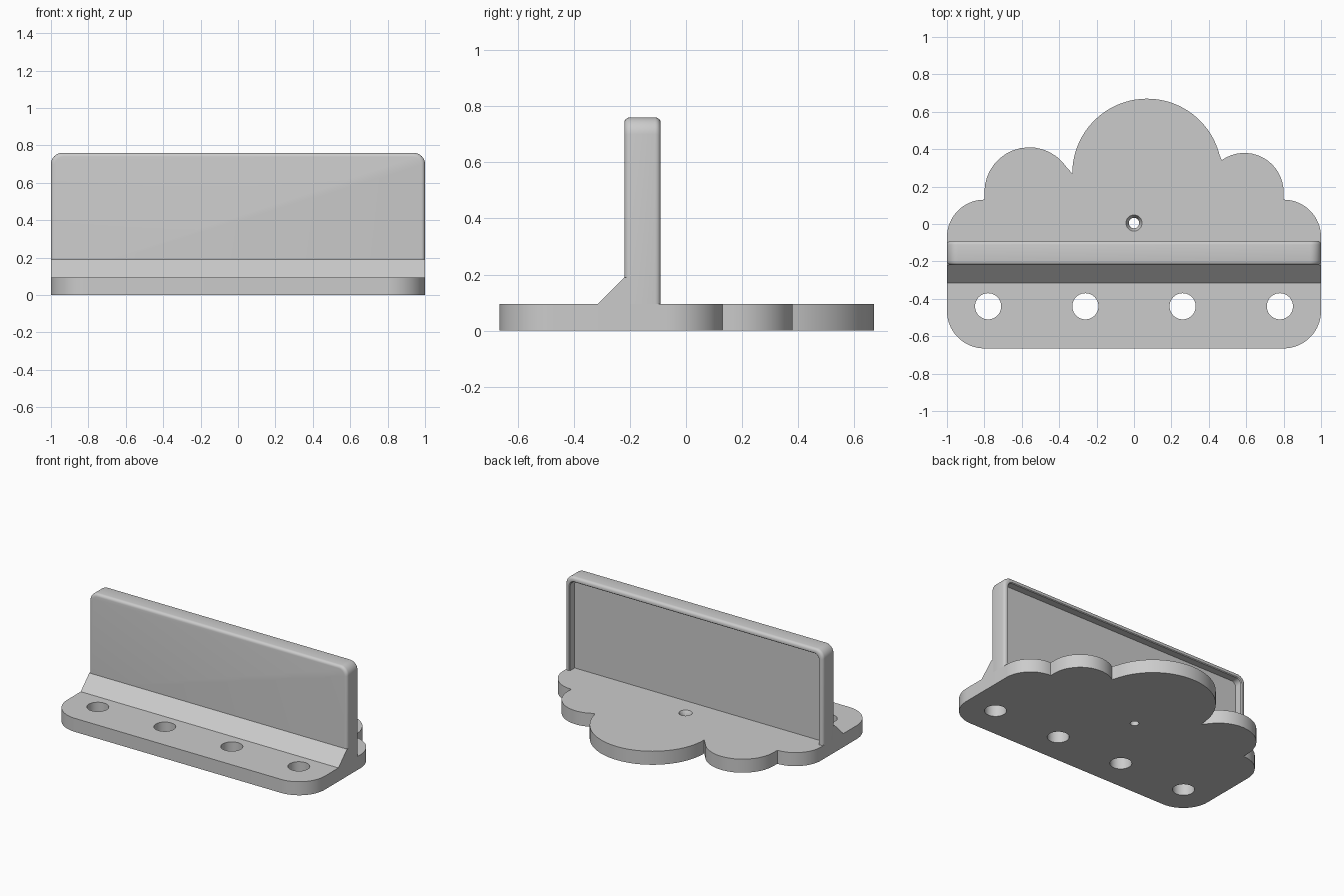
import bpy
import bmesh
from math import cos, sin, pi, radians, atan2

if "Cube" in bpy.data.objects:
    bpy.data.objects.remove(bpy.data.objects["Cube"], do_unlink=True)

grey = bpy.data.materials.new("light grey")
grey.use_nodes = True
grey.diffuse_color = (0.6, 0.6, 0.6, 1)
grey.node_tree.nodes["Principled BSDF"].inputs["Base Color"].default_value = (0.6, 0.6, 0.6, 1)

BASE_TOP = 0.095
FRONT, BACK, TOP = -0.22, -0.09, 0.76


def finish(name, bm):
    bmesh.ops.recalc_face_normals(bm, faces=bm.faces)
    mesh = bpy.data.meshes.new(name)
    bm.to_mesh(mesh)
    bm.free()
    obj = bpy.data.objects.new(name, mesh)
    bpy.context.collection.objects.link(obj)
    mesh.materials.append(grey)
    return obj


def select_only(obj):
    bpy.ops.object.select_all(action='DESELECT')
    obj.select_set(True)
    bpy.context.view_layer.objects.active = obj


def smooth(obj):
    select_only(obj)
    bpy.ops.object.shade_smooth_by_angle(angle=radians(30))


def prism(name, points, offset):
    """Extrude a closed outline of 3D points along an offset."""
    bm = bmesh.new()
    face = bm.faces.new([bm.verts.new(p) for p in points])
    new = bmesh.ops.extrude_face_region(bm, geom=[face])["geom"]
    bmesh.ops.translate(bm, vec=offset, verts=[v for v in new if isinstance(v, bmesh.types.BMVert)])
    return finish(name, bm)


def arc(cx, cy, r, start, end, n=16):
    return [(cx + r * cos(start + (end - start) * i / n),
             cy + r * sin(start + (end - start) * i / n)) for i in range(n + 1)]


def cut_round(target, x, y, r_low, r_high, z_low, z_high):
    """Cut a straight or tapered vertical hole."""
    bpy.ops.mesh.primitive_cone_add(vertices=40, radius1=r_low, radius2=r_high,
                                    depth=z_high - z_low, location=(x, y, (z_low + z_high) / 2))
    cutter = bpy.context.object
    cutter.hide_render = True
    select_only(target)
    mod = target.modifiers.new("hole", 'BOOLEAN')
    mod.operation, mod.solver, mod.object = 'DIFFERENCE', 'EXACT', cutter
    bpy.ops.object.modifier_apply(modifier=mod.name)
    bpy.data.objects.remove(cutter, do_unlink=True)


# Base plate: rounded front corners, cloud-shaped back edge
right_notch = (0.47, 0.34)
left_notch = (-0.333, 0.27)
outline = arc(-0.8, -0.465, 0.2, pi, 1.5 * pi)
outline += arc(0.8, -0.465, 0.2, -pi / 2, 0)
outline += arc(0.8, -0.07, 0.2, 0, pi / 2)
outline += arc(0.59, 0.17, 0.21, 0, atan2(right_notch[1] - 0.17, right_notch[0] - 0.59))
outline += arc(0.07, 0.27, 0.4, atan2(right_notch[1] - 0.27, right_notch[0] - 0.07), pi, 40)[1:]
outline += arc(-0.56, 0.17, 0.24, atan2(left_notch[1] - 0.17, left_notch[0] + 0.56), pi)[1:]
outline += arc(-0.8, -0.07, 0.2, pi / 2, pi)
base = prism("base_plate", [(x, y, 0) for x, y in outline], (0, 0, BASE_TOP))

# Mounting holes and the small countersunk hole
for x in (-0.78, -0.26, 0.26, 0.78):
    cut_round(base, x, -0.44, 0.07, 0.07, -0.1, 0.2)
cut_round(base, 0, 0.005, 0.028, 0.028, -0.1, 0.2)
cut_round(base, 0, 0.005, 0.026, 0.046, 0.065, 0.1)
smooth(base)


# Upright panel: lofted arches give rounded edges and a recessed back
def arch(inset, y):
    r = 0.06 - inset * 0.7
    half, top = 1 - inset, TOP - inset
    side = arc(half - r, top - r, r, 0, pi / 2, 8)
    pts = [(half, BASE_TOP)] + side
    pts += [(-x, z) for x, z in reversed(pts)]
    return [(x, y, z) for x, z in pts]


bevel = 0.02
rounding = [(bevel * (1 - sin(a)), bevel * (1 - cos(a))) for a in (0, pi / 8, pi / 4, pi * 3 / 8, pi / 2)]
sections = [(inset, FRONT + d) for inset, d in rounding]
sections += [(inset, BACK - d) for inset, d in reversed(rounding)]
sections += [(0.03, BACK), (0.035, BACK - 0.005), (0.035, BACK - 0.055)]
bm = bmesh.new()
rings = [[bm.verts.new(p) for p in arch(*s)] for s in sections]
for a, b in zip(rings, rings[1:]):
    for i in range(len(a) - 1):
        bm.faces.new((a[i], a[i + 1], b[i + 1], b[i]))
bm.faces.new(rings[0])
bm.faces.new(rings[-1])
smooth(finish("upright_panel", bm))

# Sloped brace along the front of the panel
brace = [(-0.315, BASE_TOP), (FRONT, 0.19), (FRONT + bevel, 0.19), (FRONT + bevel, BASE_TOP)]
prism("front_brace", [(-1, y, z) for y, z in brace], (2, 0, 0))
